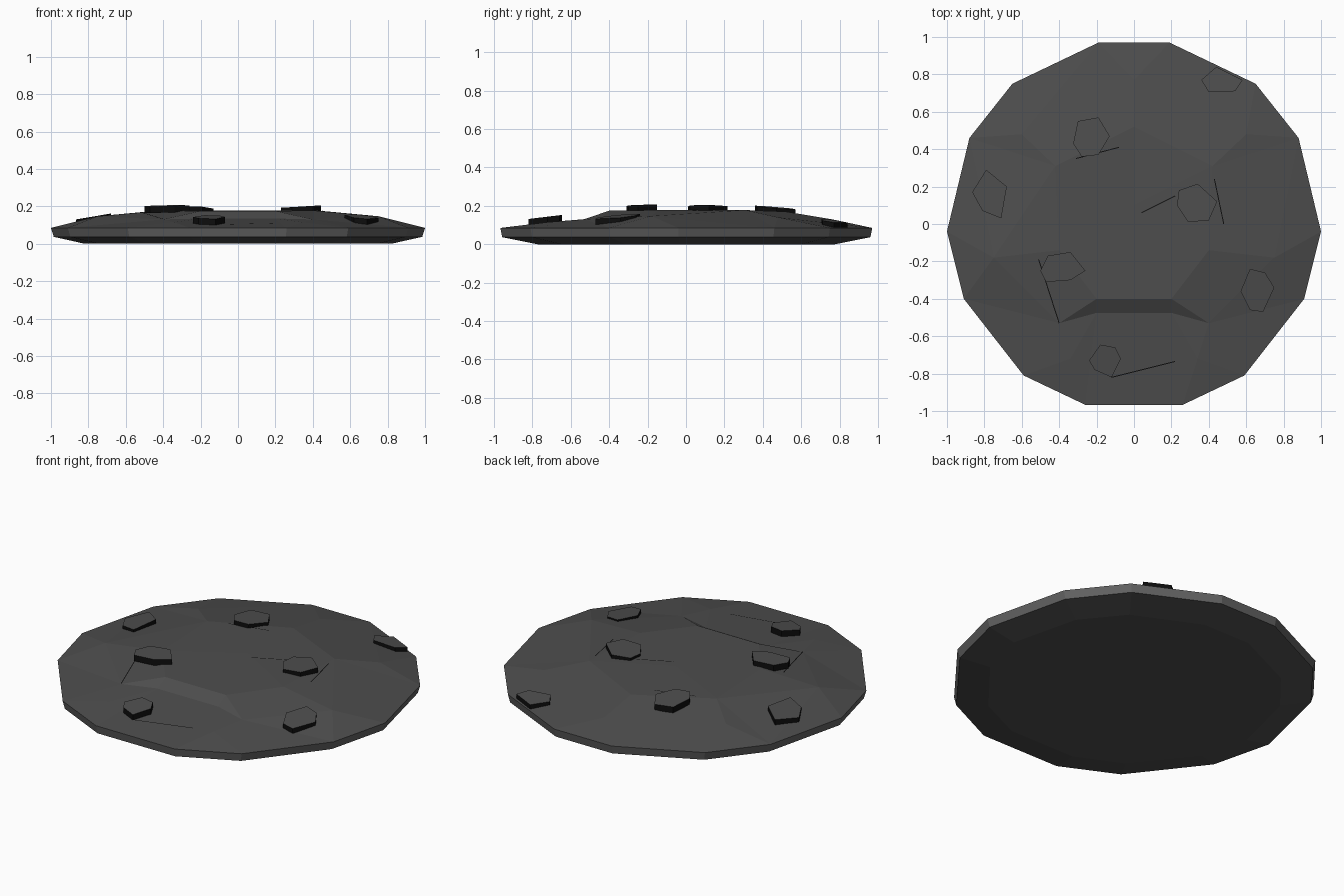
import bpy, bmesh, math
from mathutils import Vector
from mathutils.geometry import delaunay_2d_cdt
from mathutils.bvhtree import BVHTree

if "Cube" in bpy.data.objects:
    bpy.data.objects.remove(bpy.data.objects["Cube"])


def material(name, v):
    m = bpy.data.materials.new(name)
    m.diffuse_color = (v, v, v, 1)
    m.use_nodes = True
    m.node_tree.nodes["Principled BSDF"].inputs["Base Color"].default_value = m.diffuse_color
    return m


GREY = material("dark grey rock", 0.075)
RIM = material("rim grey", 0.12)
BLACK = material("black edge", 0.004)


def finish(bm, name, mats):
    me = bpy.data.meshes.new(name)
    bm.normal_update()
    bm.to_mesh(me)
    bm.free()
    for m in mats:
        me.materials.append(m)
    ob = bpy.data.objects.new(name, me)
    bpy.context.collection.objects.link(ob)
    return ob


def mirrored(pts):
    return pts + [(-p[0],) + p[1:] for p in reversed(pts) if p[0] > 0]


# Mound: outline going clockwise from the back, mirrored in x
outline = mirrored([(0.19, 0.97), (0.65, 0.75), (0.88, 0.46), (1.0, -0.04),
                    (0.91, -0.4), (0.59, -0.81), (0.26, -0.967)])
n = len(outline)
# shoulder and plateau points of the top surface
inner = mirrored([(0.75, -0.18, 0.147), (0.34, -0.72, 0.115), (0.2, -0.475, 0.135),
                  (0.4, -0.53, 0.13), (0.6, 0.48, 0.14), (0.0, 0.77, 0.128),
                  (0.2, -0.4, 0.175), (0.4, -0.14, 0.178), (0.42, 0.31, 0.178),
                  (0.0, 0.52, 0.17), (0.0, 0.1, 0.178)])
pts = [(x, y, 0.085) for x, y in outline] + inner
bm = bmesh.new()
top = [bm.verts.new(p) for p in pts]
tris = delaunay_2d_cdt([Vector(p[:2]) for p in pts],
                       [(i, (i + 1) % n) for i in range(n)], [], 1, 1e-5)
for f in tris[2]:
    bm.faces.new([top[tris[3][i][0]] for i in f])
low = [bm.verts.new((x * 0.985, y * 0.99, 0.037)) for x, y in outline]
base = [bm.verts.new((x * 0.82, y * 0.8, 0.0)) for x, y in outline]
for i in range(n):
    j = (i + 1) % n
    bm.faces.new((top[i], top[j], low[j], low[i])).material_index = 1
    bm.faces.new((low[i], low[j], base[j], base[i]))
bm.faces.new(base)
bmesh.ops.recalc_face_normals(bm, faces=bm.faces)
bm.normal_update()
surface = BVHTree.FromBMesh(bm)
finish(bm, "rock_mound", [GREY, RIM])


def height(x, y):
    hit = surface.ray_cast(Vector((x, y, 1)), Vector((0, 0, -1)))[0]
    return hit.z if hit else 0.085


# Loose stone plates: flat slabs tilted to follow the surface
def stone(name, ring, z0, slope_x, slope_y, thick=0.035):
    cx = sum(p[0] for p in ring) / len(ring)
    cy = sum(p[1] for p in ring) / len(ring)
    bm = bmesh.new()
    up, dn = [], []
    for x, y in ring:
        z = z0 + slope_x * (x - cx) + slope_y * (y - cy)
        up.append(bm.verts.new((x, y, z)))
        dn.append(bm.verts.new((x, y, z - thick)))
    bm.faces.new(up)
    bm.faces.new(dn)
    k = len(ring)
    for i in range(k):
        j = (i + 1) % k
        bm.faces.new((up[i], up[j], dn[j], dn[i]))
    bmesh.ops.recalc_face_normals(bm, faces=bm.faces)
    bm.normal_update()
    for f in bm.faces:
        f.material_index = 0 if f.normal.z > 0.5 else 1
    finish(bm, name, [GREY, BLACK])


stone("stone_back", [(-.325, .43), (-.3, .55), (-.19, .57), (-.13, .47), (-.19, .37), (-.28, .36)], .192, -.03, -.08)
stone("stone_left", [(-.865, .17), (-.79, .29), (-.68, .2), (-.71, .03), (-.81, .07)], .146, .17, 0)
stone("stone_middle", [(.23, .1), (.24, .18), (.34, .215), (.445, .12), (.4, .02), (.29, .01)], .198, .06, 0)
stone("stone_front_left", [(-.5, -.25), (-.46, -.17), (-.34, -.15), (-.26, -.25), (-.34, -.3), (-.47, -.31)], .203, .02, .03)
stone("stone_right", [(.57, -.36), (.62, -.24), (.7, -.26), (.75, -.34), (.69, -.47), (.62, -.46)], .145, -.09, .09)
stone("stone_front", [(-.24, -.73), (-.18, -.645), (-.1, -.66), (-.07, -.72), (-.12, -.82), (-.21, -.78)], .143, 0, .12)
stone("stone_rim", [(.36, .77), (.44, .84), (.58, .77), (.54, .71), (.4, .705)], .122, -.06, -.13)

# Cracks: hair-thin dark strips lying on the surface
for k, (x0, y0, x1, y1) in enumerate([
        (-.31, .35, -.08, .41), (.43, .24, .48, 0), (.04, .06, .22, .15),
        (-.51, -.19, -.4, -.53), (-.12, -.82, .22, -.735)]):
    a, b = Vector((x0, y0)), Vector((x1, y1))
    d = (b - a).normalized()
    side = Vector((-d.y, d.x)) * 0.0025
    bm = bmesh.new()
    rows = []
    for i in range(9):
        p = a.lerp(b, i / 8)
        rows.append([bm.verts.new((q.x, q.y, height(q.x, q.y) + 0.002)) for q in (p - side, p + side)])
    for r, s in zip(rows, rows[1:]):
        bm.faces.new((r[0], s[0], s[1], r[1]))
    finish(bm, f"crack_{k + 1}", [BLACK])
